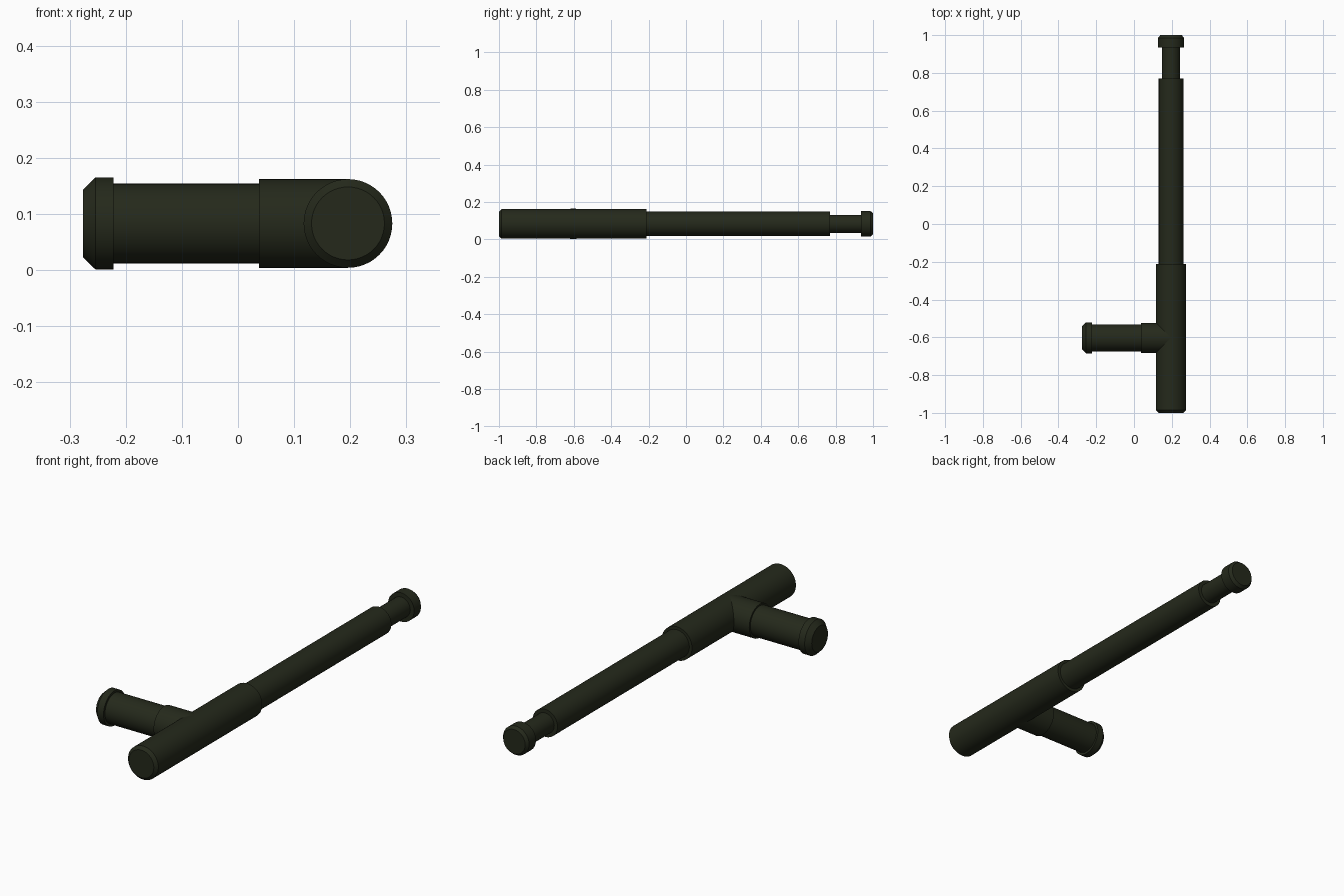
import bpy, bmesh
from math import pi
from mathutils import Matrix

if "Cube" in bpy.data.objects:
    bpy.data.objects.remove(bpy.data.objects["Cube"])

AXIS_X, AXIS_Z, HANDLE_Y = 0.196, 0.083, -0.603

mat = bpy.data.materials.new("dark_olive")
mat.diffuse_color = (0.018, 0.022, 0.011, 1)
mat.use_nodes = True
mat.node_tree.nodes["Principled BSDF"].inputs["Base Color"].default_value = mat.diffuse_color


def turned(name, profile, matrix, sides=48, cap_start=True):
    """Lathe (distance, radius) points around local z, then place with matrix."""
    bm = bmesh.new()
    rings = []
    for d, r in profile:
        ring = bmesh.ops.create_circle(bm, segments=sides, radius=r,
                                       matrix=Matrix.Translation((0, 0, d)))
        rings.append(ring["verts"])
    for a, b in zip(rings, rings[1:]):
        for i in range(sides):
            j = (i + 1) % sides
            bm.faces.new((a[i], a[j], b[j], b[i]))
    if cap_start:
        bm.faces.new(rings[0])
    bm.faces.new(rings[-1])
    bmesh.ops.recalc_face_normals(bm, faces=bm.faces)
    bm.transform(matrix)
    mesh = bpy.data.meshes.new(name)
    bm.to_mesh(mesh)
    bm.free()
    mesh.materials.append(mat)
    obj = bpy.data.objects.new(name, mesh)
    bpy.context.collection.objects.link(obj)
    bpy.ops.object.select_all(action='DESELECT')
    obj.select_set(True)
    bpy.context.view_layer.objects.active = obj
    bpy.ops.object.shade_smooth_by_angle(angle=pi / 7)
    return obj


# Long shaft: local z points along +y
along_y = Matrix.Translation((AXIS_X, 0, AXIS_Z)) @ Matrix.Rotation(-pi / 2, 4, 'X')
turned("shaft", [
    (-1.0, 0.065), (-0.986, 0.079), (-0.212, 0.079),    # thick grip section
    (-0.212, 0.065), (0.77, 0.065),                     # main shaft
    (0.77, 0.048), (0.935, 0.048),                      # narrow neck
    (0.935, 0.068), (0.986, 0.068), (1.0, 0.057),       # end cap
], along_y)

# Side handle: local z points along -x, starting on the shaft axis
along_x = Matrix.Translation((AXIS_X, HANDLE_Y, AXIS_Z)) @ Matrix.Rotation(-pi / 2, 4, 'Y')
turned("side_handle", [
    (0.0, 0.079), (AXIS_X - 0.037, 0.079),              # socket collar
    (AXIS_X - 0.037, 0.071), (AXIS_X + 0.222, 0.071),   # handle
    (AXIS_X + 0.222, 0.082), (AXIS_X + 0.254, 0.082),   # knob
    (AXIS_X + 0.276, 0.0605),
], along_x, cap_start=False)
